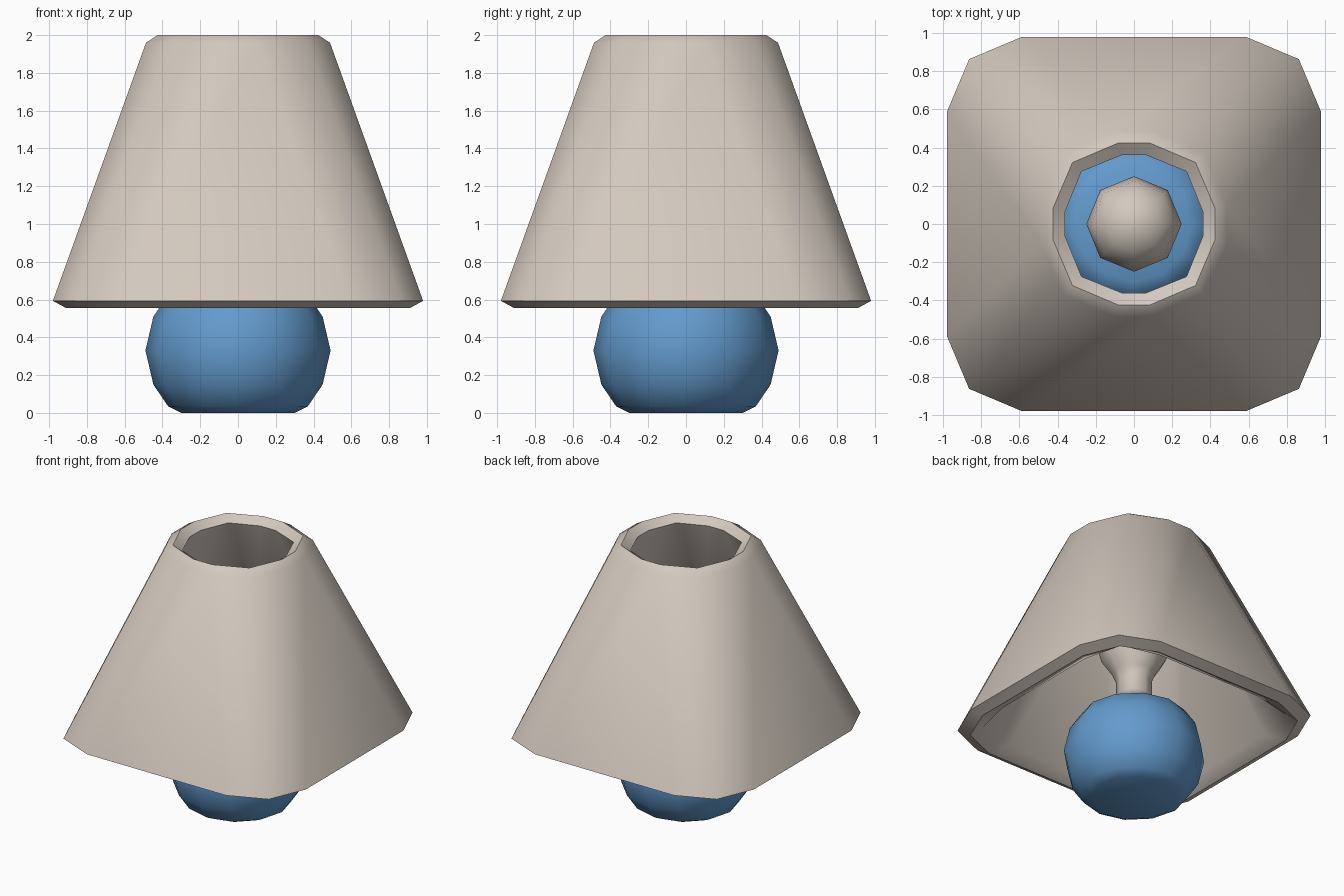
import bpy, bmesh, math

if "Cube" in bpy.data.objects:
    bpy.data.objects.remove(bpy.data.objects["Cube"])


def material(name, rgb):
    m = bpy.data.materials.new(name)
    m.diffuse_color = (*rgb, 1)
    m.use_nodes = True
    m.node_tree.nodes["Principled BSDF"].inputs["Base Color"].default_value = m.diffuse_color
    return m


beige = material("warm beige", (0.65, 0.58, 0.515))
blue = material("soft blue", (0.125, 0.325, 0.61))


def loft(name, rings, mat, closed=False):
    """Skin a stack of equal-sized rings; close the loop or cap both ends."""
    bm = bmesh.new()
    loops = [[bm.verts.new(p) for p in ring] for ring in rings]
    n = len(loops[0])
    pairs = list(zip(loops, loops[1:]))
    if closed:
        pairs.append((loops[-1], loops[0]))
    else:
        bm.faces.new(loops[0][::-1])
        bm.faces.new(loops[-1])
    for a, b in pairs:
        for i in range(n):
            j = (i + 1) % n
            bm.faces.new((a[i], a[j], b[j], b[i]))
    bmesh.ops.recalc_face_normals(bm, faces=bm.faces)
    mesh = bpy.data.meshes.new(name)
    bm.to_mesh(mesh)
    bm.free()
    mesh.materials.append(mat)
    ob = bpy.data.objects.new(name, mesh)
    bpy.context.collection.objects.link(ob)
    bpy.ops.object.select_all(action='DESELECT')
    ob.select_set(True)
    bpy.context.view_layer.objects.active = ob
    bpy.ops.object.shade_smooth_by_angle(angle=math.radians(52))
    return ob


def square_ring(side, edge, corner, z):
    """Square with three points at each rounded corner."""
    pts = [(side, edge), (corner, corner), (edge, side)]
    out = []
    for _ in range(4):
        out += [(x, y, z) for x, y in pts]
        pts = [(-y, x) for x, y in pts]
    return out


def round_ring(r, z, n):
    return [(r * math.cos(math.tau * i / n), r * math.sin(math.tau * i / n), z)
            for i in range(n)]


# Shade: square below, nearly round above, hollow with bevelled rims
loft("lamp_shade", [square_ring(*r) for r in (
    (0.91, 0.54, 0.80, 0.555),
    (0.98, 0.585, 0.863, 0.593),
    (0.487, 0.10, 0.37, 1.96),
    (0.425, 0.08, 0.322, 2.0),
    (0.36, 0.065, 0.275, 1.955),
    (0.81, 0.44, 0.74, 0.61))], beige, closed=True)

# Base: squashed ball, flat at both ends
loft("lamp_base", [round_ring(r, z, 12) for r, z in (
    (0.30, 0), (0.37, 0.035), (0.448, 0.15), (0.49, 0.33),
    (0.448, 0.51), (0.37, 0.625), (0.30, 0.66))], blue)

# Bulb: short neck flaring into a ball
loft("bulb", [round_ring(r, z, 8) for r, z in (
    (0.09, 0.77), (0.125, 0.80), (0.125, 0.92), (0.15, 0.98), (0.225, 1.09),
    (0.25, 1.19), (0.225, 1.31), (0.15, 1.40), (0.05, 1.44))], beige)
